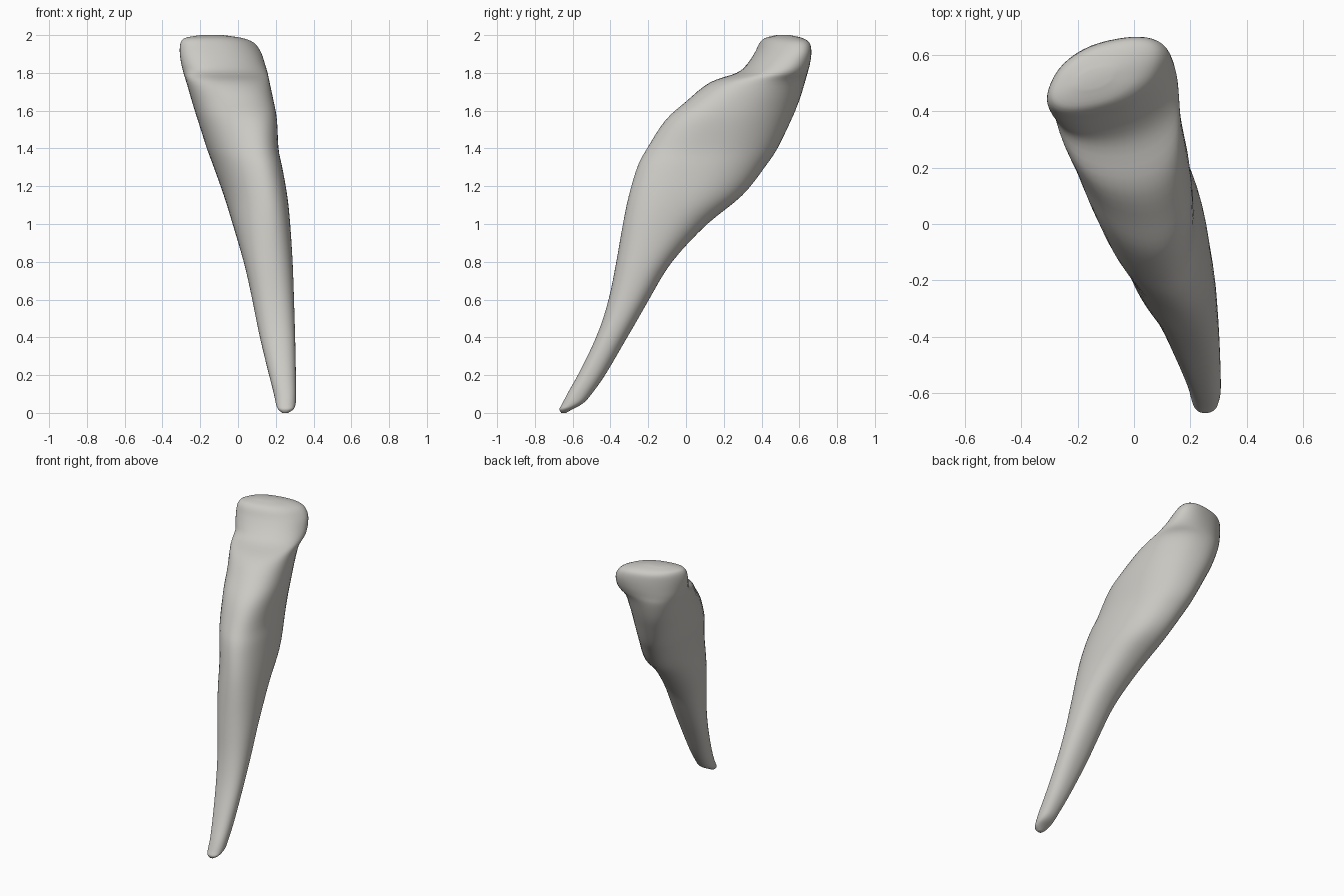
import bpy
import bmesh
from math import asin, copysign, cos, pi, sin

SIDES = 48          # points around each cross-section
STEPS = 4           # smooth slices between two profile rows
BOXINESS = 0.9      # below one makes the oval sections slightly squarer

# Horizontal sections: height, right edge, left edge, front edge, back edge, skew
PROFILE = [
    (0, .235, .265, -.66, -.635, 0),
    (.02, .212, .294, -.67, -.6, 0),
    (.05, .2, .306, -.655, -.545, 0),
    (.1, .19, .308, -.63, -.5, -.1),
    (.2, .165, .307, -.575, -.43, -.1),
    (.4, .115, .303, -.475, -.31, -.1),
    (.6, .075, .297, -.41, -.195, -.05),
    (.8, .03, .29, -.37, -.075, -.05),
    (1, -.03, .277, -.335, .115, -.2),
    (1.15, -.075, .262, -.305, .3, -.3),
    (1.3, -.13, .235, -.26, .42, -.35),
    (1.4, -.165, .215, -.21, .485, -.35),
    (1.55, -.215, .208, -.11, .56, -.35),
    (1.65, -.245, .19, 0, .6, -.3),
    (1.75, -.275, .168, .125, .632, -.15),
    (1.8, -.29, .158, .27, .645, .1),
    (1.85, -.302, .143, .325, .658, .3),
    (1.91, -.31, .123, .365, .665, .45),
    (1.96, -.305, .085, .39, .655, .5),
    (1.985, -.28, .02, .42, .615, .5),
    (2, -.2, -.08, .48, .55, .5),
]


def blend(p0, p1, p2, p3, t):
    """Smooth curve through the neighbouring profile rows."""
    return [b + t / 2 * (c - a + t * (2 * a - 5 * b + 4 * c - d
            + t * (3 * (b - c) + d - a)))
            for a, b, c, d in zip(p0, p1, p2, p3)]


def soften(value):
    return copysign(abs(value) ** BOXINESS, value)


def add_section(bm, row):
    """One skewed oval ring that exactly fills its width and depth."""
    z, right, left, front, back, skew = row
    ring = []
    for i in range(SIDES):
        angle = 2 * pi * i / SIDES
        x = (right + left) / 2 + (left - right) / 2 * soften(cos(angle))
        y = (front + back) / 2 + (back - front) / 2 * soften(sin(angle + asin(skew)))
        ring.append(bm.verts.new((x, y, z)))
    return ring


# Sections interpolated along the height
rows = []
last = len(PROFILE) - 1
for i in range(last):
    near = [PROFILE[min(max(i + k, 0), last)] for k in (-1, 0, 1, 2)]
    rows += [blend(*near, s / STEPS) for s in range(STEPS)]
rows.append(PROFILE[last])

# Lofted body with closed ends
bm = bmesh.new()
rings = [add_section(bm, row) for row in rows]
for low, high in zip(rings, rings[1:]):
    for i in range(SIDES):
        j = (i + 1) % SIDES
        bm.faces.new((low[i], low[j], high[j], high[i]))
bm.faces.new(rings[0][::-1])
bm.faces.new(rings[-1])

# Relax the loft so that ridges flow into each other
for _ in range(3):
    bmesh.ops.smooth_vert(bm, verts=[v for ring in rings[6:-6] for v in ring],
                          factor=0.5, use_axis_x=True, use_axis_y=True)
bmesh.ops.recalc_face_normals(bm, faces=bm.faces)
for face in bm.faces:
    face.smooth = True

cube = bpy.data.objects.get("Cube")
if cube:
    bpy.data.objects.remove(cube, do_unlink=True)

mesh = bpy.data.meshes.new("curved_blade")
bm.to_mesh(mesh)
bm.free()
body = bpy.data.objects.new("curved_blade", mesh)
bpy.context.collection.objects.link(body)

# Warm pale grey
grey = bpy.data.materials.new("warm_pale_grey")
grey.use_nodes = True
colour = (0.6, 0.585, 0.55, 1)
grey.diffuse_color = colour
grey.node_tree.nodes["Principled BSDF"].inputs["Base Color"].default_value = colour
mesh.materials.append(grey)
